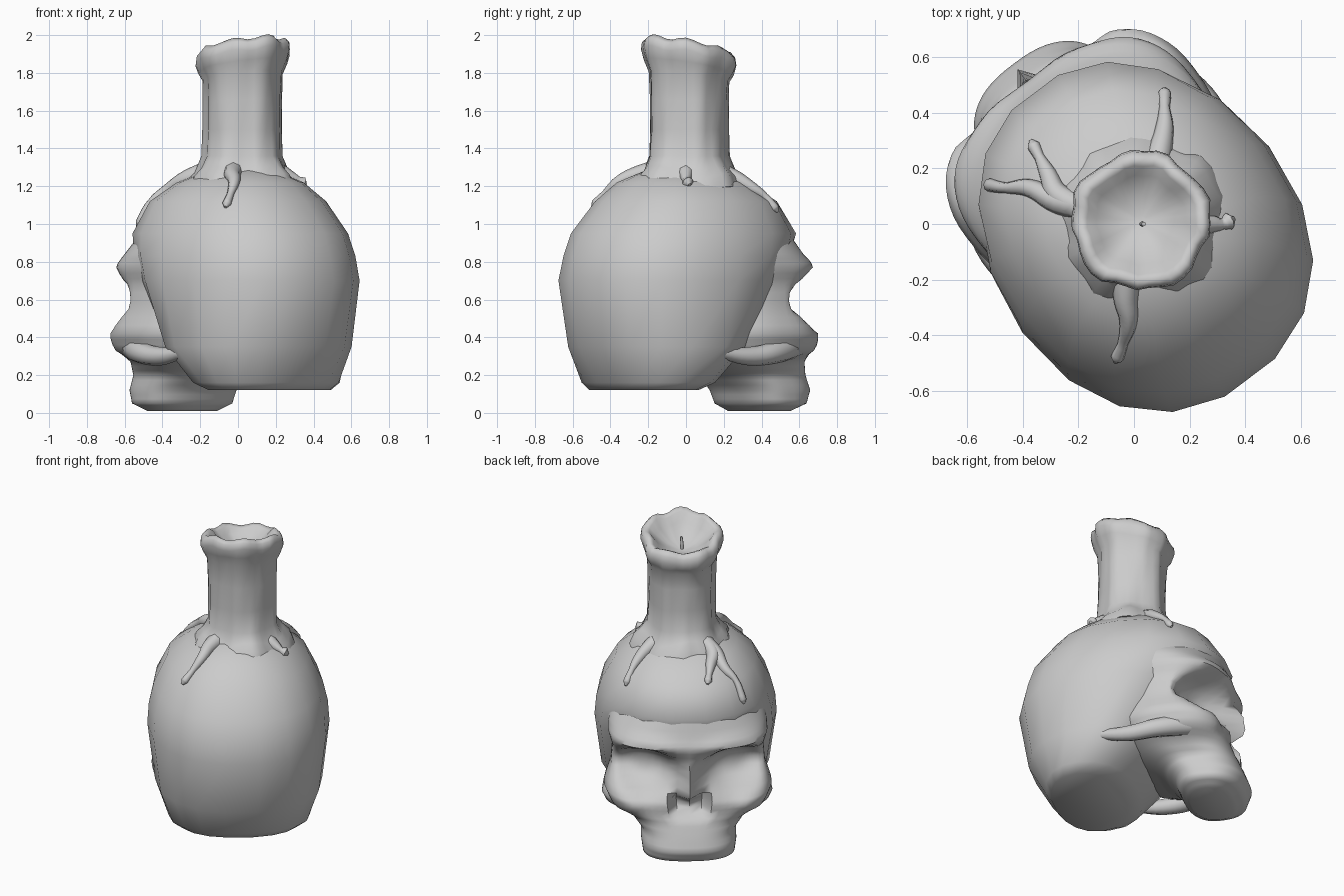
import bpy, math
from math import sin, cos, pi, exp
from mathutils import Matrix, Vector
from mathutils.bvhtree import BVHTree

cube = bpy.data.objects.get("Cube")
if cube:
    bpy.data.objects.remove(cube, do_unlink=True)

wax_bone = bpy.data.materials.new("pale_grey")
wax_bone.use_nodes = True
GREY = (0.6, 0.6, 0.6, 1)
wax_bone.diffuse_color = GREY
wax_bone.node_tree.nodes["Principled BSDF"].inputs["Base Color"].default_value = GREY

# Parts are laid out facing +y, then turned towards the back right corner
TURN = Matrix.Rotation(math.radians(37), 3, 'Z')


def finish(obj, angle):
    obj.data.materials.append(wax_bone)
    bpy.ops.object.select_all(action='DESELECT')
    obj.select_set(True)
    bpy.context.view_layer.objects.active = obj
    bpy.ops.object.shade_smooth_by_angle(angle=math.radians(angle))


def loft(name, rings, angle=60):
    """Skin a stack of closed rings and cap both ends."""
    n = len(rings[0])
    verts = [TURN @ Vector(p) for ring in rings for p in ring]
    faces = [(k * n + i, k * n + (i + 1) % n, (k + 1) * n + (i + 1) % n, (k + 1) * n + i)
             for k in range(len(rings) - 1) for i in range(n)]
    faces += [tuple(reversed(range(n))), tuple(range(len(verts) - n, len(verts)))]
    mesh = bpy.data.meshes.new(name)
    mesh.from_pydata(verts, [], faces)
    obj = bpy.data.objects.new(name, mesh)
    bpy.context.collection.objects.link(obj)
    finish(obj, angle)
    return BVHTree.FromPolygons(verts, faces)


def oval(z, back, mid, front, half, n, power=2.2):
    """Egg-shaped ring with its widest point at y = mid."""
    ring = []
    for i in range(n):
        a = 2 * pi * i / n
        s, c = (math.copysign(abs(t) ** (2 / power), t) for t in (sin(a), cos(a)))
        ring.append((half * c, mid + s * (front - mid if s > 0 else mid - back), z))
    return ring


def tube(name, points, radii):
    """Tapered round strand through the points."""
    curve = bpy.data.curves.new(name, 'CURVE')
    curve.dimensions = '3D'
    curve.bevel_depth = 1
    curve.bevel_resolution = 2
    curve.resolution_u = 5
    curve.use_fill_caps = True
    spline = curve.splines.new('BEZIER')
    spline.bezier_points.add(len(points) - 1)
    for bp, p, r in zip(spline.bezier_points, points, radii):
        bp.co, bp.radius = p, r
        bp.handle_left_type = bp.handle_right_type = 'AUTO'
    obj = bpy.data.objects.new(name, curve)
    bpy.context.collection.objects.link(obj)
    bpy.ops.object.select_all(action='DESELECT')
    obj.select_set(True)
    bpy.context.view_layer.objects.active = obj
    bpy.ops.object.convert(target='MESH')
    finish(bpy.context.object, 60)


# Cranium: height, back, middle, front, half width
CRANIUM = [(.12, -.5, -.28, -.06, .36), (.16, -.53, -.25, .03, .43), (.35, -.64, -.12, .2, .51),
           (.7, -.7, -.07, .44, .555), (.83, -.67, -.05, .54, .545), (.95, -.63, -.03, .6, .515),
           (1.12, -.49, 0, .49, .43), (1.22, -.38, 0, .32, .31), (1.29, -.22, 0, .12, .14)]
surface = loft("cranium", [oval(*row, 18) for row in CRANIUM])

# Face: rows from teeth to forehead, same layout as the cranium
FACE = [(.01, .36, .5, .6, .2), (.05, .31, .48, .69, .28), (.12, .28, .46, .72, .29),
        (.2, .2, .42, .69, .29), (.27, .05, .32, .66, .36), (.33, -.05, .32, .64, .47),
        (.42, -.1, .32, .64, .51), (.55, -.1, .31, .62, .47), (.68, -.1, .31, .62, .46),
        (.77, -.1, .29, .64, .485), (.84, -.1, .22, .61, .48), (.95, -.1, .1, .57, .44)]
# Relief: x, height, spread x, spread z, push forward
RELIEF = [(.27, .59, .19, .14, -.2), (.05, .39, .055, .08, -.12), (0, .54, .05, .11, .07),
          (.28, .79, .2, .04, .02), (.4, .38, .1, .06, .03)]


def relief(p):
    x, y, z = p
    if y > .3:
        fade = min(1, (y - .3) / .12)
        for bx, bz, sx, sz, push in RELIEF:
            spread = ((abs(x) - bx) / sx) ** 2 + ((z - bz) / sz) ** 2
            y += fade * push * exp(-spread ** 2)
    return x, y, z


face_rings = []
for low, high in zip(FACE, FACE[1:]):
    for t in (0, 1 / 3, 2 / 3):
        row = [a + (b - a) * t for a, b in zip(low, high)]
        power = 2.5 if row[0] < .75 else 2.5 - 2 * (row[0] - .75)
        face_rings.append([relief(p) for p in oval(*row, 64, power)])
face_rings.append(oval(*FACE[-1], 64, 2.1))
loft("face", face_rings)

# Cheek arches running back to the temples
for side, label in ((1, "left"), (-1, "right")):
    path = [(.38, .43, .36), (.455, .25, .32), (.46, .08, .3), (.45, -.12, .32)]
    tube("cheek_arch_" + label, [TURN @ Vector((side * x, y, z)) for x, y, z in path],
         (.07, .06, .05, .03))

# Candle: height, radius, going up the outside and down into the bowl
CANDLE = [(1.18, .31), (1.25, .285), (1.29, .245), (1.36, .21), (1.5, .205), (1.65, .205),
          (1.78, .21), (1.83, .235), (1.88, .25), (1.92, .245), (1.945, .22),
          (1.93, .195), (1.89, .16), (1.84, .09), (1.82, .02)]
candle_rings = []
for k, (z, r) in enumerate(CANDLE):
    ring = []
    tilt = .22 * max(0, min(1, (z - 1.6) / .25))
    for i in range(36):
        a = 2 * pi * i / 36
        lump = r * (1 + .035 * sin(5 * a + z * 2) + .02 * sin(9 * a - z * 5) + .015 * sin(13 * a))
        x, y = lump * cos(a), lump * sin(a)
        sag = .02 * sin(4 * a + 1) * (k < 3) + .01 * sin(7 * a) * (7 < k < 12)
        ring.append((x + .026, y - .005, z - tilt * y + sag))
    candle_rings.append(ring)
loft("candle", candle_rings, 80)
tube("wick", [(.03, 0, 1.79), (.03, 0, 1.85), (.035, 0, 1.9)], (.01, .01, .008))

# Wax drips laid on the cranium, rooted inside the candle
DRIPS = {
    "side_drip": [(-.1, .06), (-.27, .08), (-.38, .13), (-.46, .13), (-.52, .14)],
    "fork_drip": [(-.1, .04), (-.27, .1), (-.31, .18), (-.34, .24), (-.36, .28)],
    "back_drip": [(.05, .1), (.09, .25), (.11, .35), (.11, .42), (.11, .47)],
    "front_drip": [(-.01, -.1), (-.03, -.26), (-.02, -.35), (-.04, -.43), (-.06, -.48)],
    "short_drip": [(.1, 0), (.23, 0), (.28, 0), (.32, 0), (.34, .01)],
}
for name, path in DRIPS.items():
    points = []
    for x, y in path:
        hit = surface.ray_cast(Vector((x, y, 3)), Vector((0, 0, -1)))[0]
        points.append(hit + Vector((0, 0, .006)))
    # Rounded tip
    points.append(points[-1] + (points[-1] - points[-2]).normalized() * .025)
    end = .032 if name == "short_drip" else .024
    tube(name, points, (.06, .045, .032, .019, end, .008))
